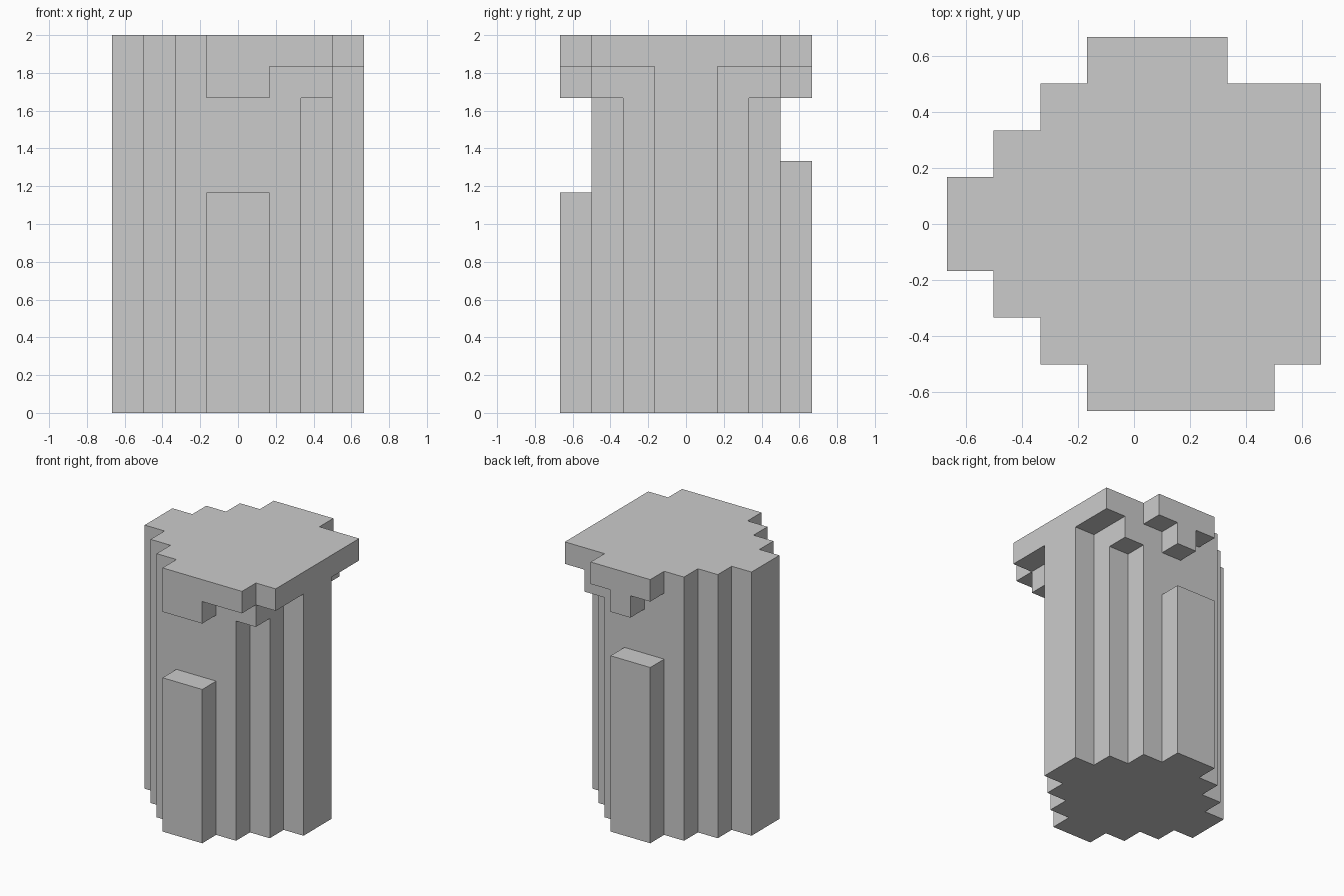
import bpy, bmesh
from math import radians
from mathutils import Vector

if "Cube" in bpy.data.objects:
    bpy.data.objects.remove(bpy.data.objects["Cube"])

U = 1 / 6  # one block of the grid

# Each box: x0, x1, y0, y1, z0, z1 in blocks
shaft = [(-4, 4, -1, 1, 0, 12), (-3, 3, -2, 2, 0, 12), (-2, 2, -3, 3, 0, 12)]
ribs = [(-1, 1, -4, -3, 0, 7), (-1, 1, 3, 4, 0, 8)]
cap = [(2, 4, -3, 3, 11, 12), (2, 3, -3, 3, 10, 12)]
front_lip = [(-1, 3, -4, -3, 11, 12), (-1, 1, -4, -3, 10, 12)]
back_lip = [(-1, 2, 3, 4, 11, 12), (0, 1, 3, 4, 10, 12)]


def fill(boxes):
    return {(x, y, z) for x0, x1, y0, y1, z0, z1 in boxes
            for x in range(x0, x1) for y in range(y0, y1) for z in range(z0, z1)}


def build_blocks(name, boxes):
    """Fuse boxes into one closed skin, keeping only the outside faces."""
    cells = fill(boxes)
    bm = bmesh.new()
    for cell in cells:
        centre = Vector(cell) + Vector((0.5, 0.5, 0.5))
        for axis in range(3):
            for sign in (-1, 1):
                n = Vector((0, 0, 0))
                n[axis] = sign
                if tuple(int(c + d) for c, d in zip(cell, n)) in cells:
                    continue
                a = Vector((0, 0, 0))
                a[(axis + 1) % 3] = 1
                b = n.cross(a)
                bm.faces.new([bm.verts.new((centre + (n + a * i + b * j) / 2) * U)
                              for i, j in ((-1, -1), (1, -1), (1, 1), (-1, 1))])
    bmesh.ops.remove_doubles(bm, verts=bm.verts, dist=0.001)
    bmesh.ops.dissolve_limit(bm, angle_limit=radians(1), verts=bm.verts, edges=bm.edges)
    mesh = bpy.data.meshes.new(name)
    bm.to_mesh(mesh)
    bm.free()
    obj = bpy.data.objects.new(name, mesh)
    bpy.context.collection.objects.link(obj)
    return obj


# Round stepped column with side ribs and an overhanging top
build_blocks("stepped_column", shaft + ribs + cap + front_lip + back_lip)
